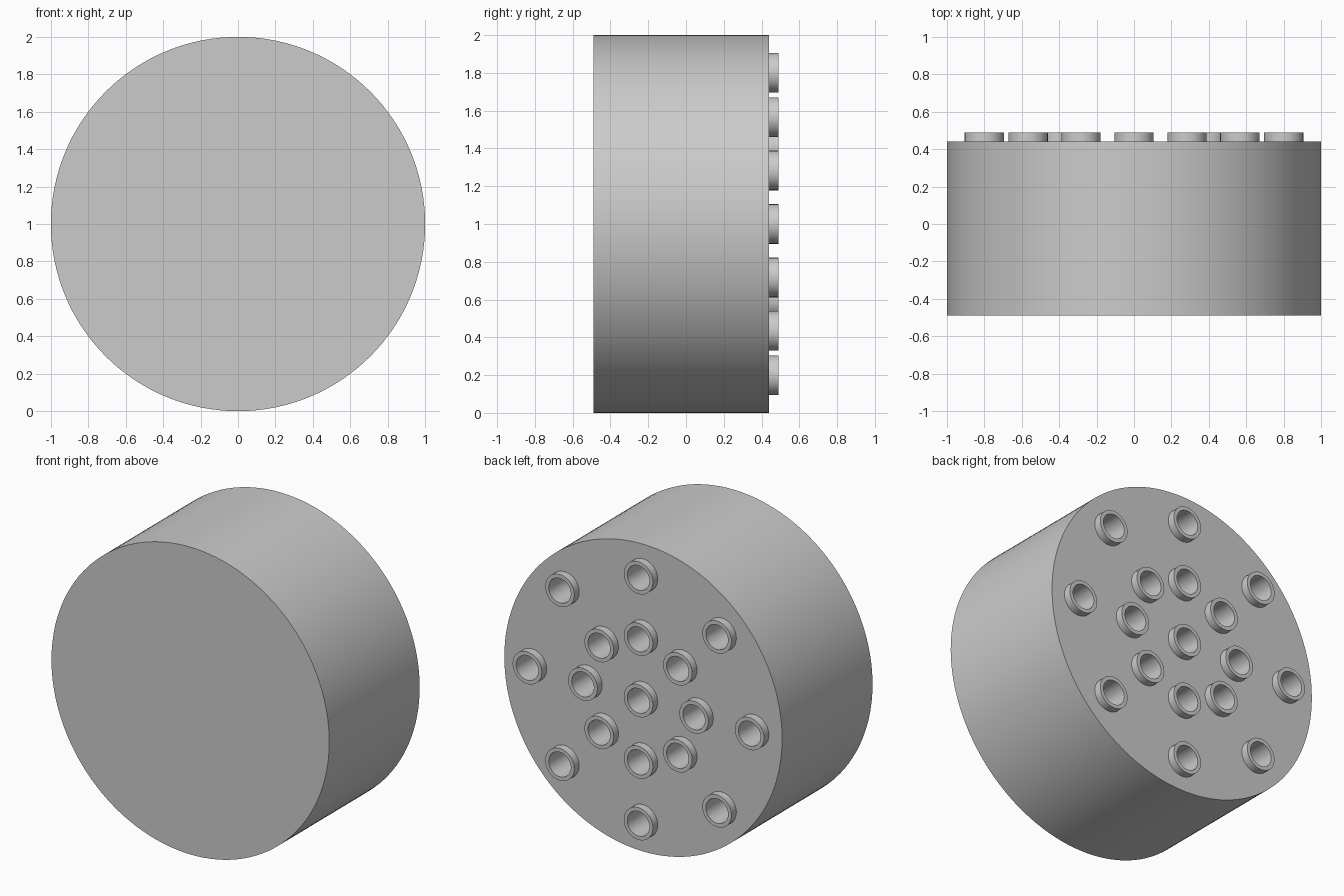
import bpy, bmesh, math
from mathutils import Matrix, Vector

if "Cube" in bpy.data.objects:
    bpy.data.objects.remove(bpy.data.objects["Cube"])

FRONT, FACE, TIP = -0.49, 0.44, 0.49
RIM, BORE, DEPTH = 0.105, 0.08, 0.15

grey = bpy.data.materials.new("plain_grey")
grey.use_nodes = True
colour = (0.6, 0.6, 0.6, 1)
grey.diffuse_color = colour
grey.node_tree.nodes["Principled BSDF"].inputs["Base Color"].default_value = colour


def finish(bm, name):
    mesh = bpy.data.meshes.new(name)
    bm.to_mesh(mesh)
    bm.free()
    obj = bpy.data.objects.new(name, mesh)
    bpy.context.collection.objects.link(obj)
    mesh.materials.append(grey)
    return obj


def smooth(obj):
    bpy.ops.object.select_all(action="DESELECT")
    obj.select_set(True)
    bpy.context.view_layer.objects.active = obj
    bpy.ops.object.shade_smooth_by_angle(angle=math.radians(35))


def add_rod(bm, x, z, radius, y0, y1, sides):
    """Solid cylinder along y."""
    place = Matrix.Translation((x, (y0 + y1) / 2, z)) @ Matrix.Rotation(math.pi / 2, 4, "X")
    bmesh.ops.create_cone(bm, cap_ends=True, segments=sides, radius1=radius,
                          radius2=radius, depth=y1 - y0, matrix=place)


def add_collar(bm, x, z, sides=32):
    """Open ring standing on the back face."""
    profile = [(RIM, FACE), (RIM, TIP), (BORE, TIP), (BORE, FACE)]
    rings = []
    for i in range(sides):
        a = math.tau * i / sides
        rings.append([bm.verts.new((x + r * math.cos(a), y, z + r * math.sin(a)))
                      for r, y in profile])
    for i in range(sides):
        p, q = rings[i], rings[(i + 1) % sides]
        for k in range(3):
            bm.faces.new((p[k], p[k + 1], q[k + 1], q[k]))


# Socket layout: one in the middle and two rings of eight
centres = [(0, 1)]
for ring in (0.4, 0.8):
    for i in range(8):
        a = math.tau * i / 8
        centres.append((ring * math.cos(a), 1 + ring * math.sin(a)))

# Drum body with round bores sunk into its back
bm = bmesh.new()
add_rod(bm, 0, 1, 1, FRONT, FACE, 128)
body = finish(bm, "drum_body")

bm = bmesh.new()
for x, z in centres:
    add_rod(bm, x, z, BORE, FACE - DEPTH, TIP + 0.1, 32)
cutter = finish(bm, "bore_cutter")
cutter.hide_render = True

cut = body.modifiers.new("bores", "BOOLEAN")
cut.object = cutter
cut.solver = "EXACT"
bpy.context.view_layer.objects.active = body
bpy.ops.object.modifier_apply(modifier=cut.name)
bpy.data.objects.remove(cutter)
smooth(body)

# Raised collars around the bores
bm = bmesh.new()
for x, z in centres:
    add_collar(bm, x, z)
bmesh.ops.recalc_face_normals(bm, faces=bm.faces)
smooth(finish(bm, "socket_collars"))
